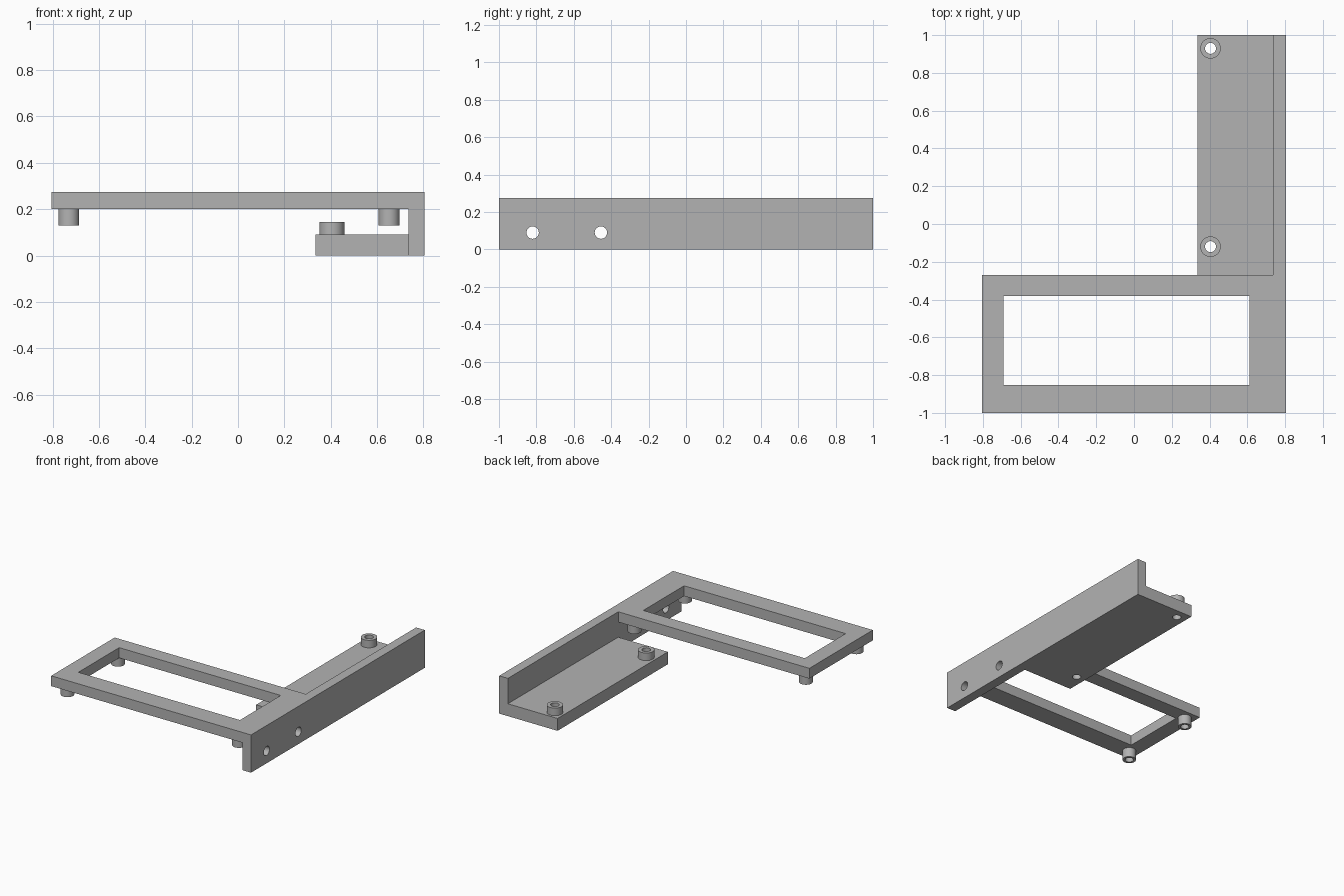
import bpy
from math import pi, radians
from mathutils import Matrix
import bmesh

cube = bpy.data.objects.get("Cube")
if cube:
    bpy.data.objects.remove(cube, do_unlink=True)

grey = bpy.data.materials.new("plain grey")
grey.use_nodes = True
colour = (0.45, 0.45, 0.45, 1)
grey.diffuse_color = colour
grey.node_tree.nodes["Principled BSDF"].inputs["Base Color"].default_value = colour


def finish(name, bm):
    mesh = bpy.data.meshes.new(name)
    bm.to_mesh(mesh)
    bm.free()
    mesh.materials.append(grey)
    obj = bpy.data.objects.new(name, mesh)
    bpy.context.collection.objects.link(obj)
    return obj


def block(name, x, y, z):
    """Box from (min, max) pairs."""
    bm = bmesh.new()
    size = [b - a for a, b in (x, y, z)]
    mid = [(a + b) / 2 for a, b in (x, y, z)]
    bmesh.ops.create_cube(bm, size=1, matrix=Matrix.Translation(mid) @ Matrix.Diagonal((*size, 1)))
    return finish(name, bm)


def rod(name, centre, radius, length, axis="Z"):
    bm = bmesh.new()
    turn = Matrix.Rotation(pi / 2, 4, "Y") if axis == "X" else Matrix.Identity(4)
    bmesh.ops.create_cone(bm, cap_ends=True, segments=48, radius1=radius, radius2=radius,
                          depth=length, matrix=Matrix.Translation(centre) @ turn)
    return finish(name, bm)


def activate(obj):
    bpy.ops.object.select_all(action="DESELECT")
    obj.select_set(True)
    bpy.context.view_layer.objects.active = obj


def cut(obj, cutter):
    activate(obj)
    mod = obj.modifiers.new("cut", "BOOLEAN")
    mod.operation, mod.solver, mod.object = "DIFFERENCE", "EXACT", cutter
    bpy.ops.object.modifier_apply(modifier=mod.name)
    bpy.data.objects.remove(cutter, do_unlink=True)


def smooth(obj):
    activate(obj)
    bpy.ops.object.shade_smooth_by_angle(angle=radians(30))


def tube(name, x, y, z, radius, bore):
    obj = rod(name, (x, y, sum(z) / 2), radius, z[1] - z[0])
    cut(obj, rod("bore_cutter", (x, y, sum(z) / 2), bore, 1))
    smooth(obj)


# Tall side wall with two cross holes
wall = block("side_wall", (0.735, 0.805), (-1, 1), (0, 0.275))
for y in (-0.82, -0.455):
    cut(wall, rod("hole_cutter", (0.77, y, 0.09), 0.033, 0.3, "X"))
smooth(wall)

# Low shelf with bored bosses
shelf = block("shelf", (0.335, 0.735), (-0.27, 1), (0, 0.09))
for label, y in (("front", -0.12), ("back", 0.93)):
    cut(shelf, rod("hole_cutter", (0.405, y, 0), 0.029, 1))
    tube(label + "_shelf_boss", 0.405, y, (0.09, 0.145), 0.054, 0.029)
smooth(shelf)

# Raised open frame
frame = block("open_frame", (-0.805, 0.735), (-1, -0.27), (0.2, 0.275))
cut(frame, block("opening_cutter", (-0.69, 0.612), (-0.852, -0.382), (0, 1)))

# Hollow standoffs beneath the frame corners
for side, x in (("right", -0.73), ("left", 0.652)):
    for end, y in (("front", -0.92), ("back", -0.338)):
        tube(f"{end}_{side}_standoff", x, y, (0.13, 0.2), 0.045, 0.028)
